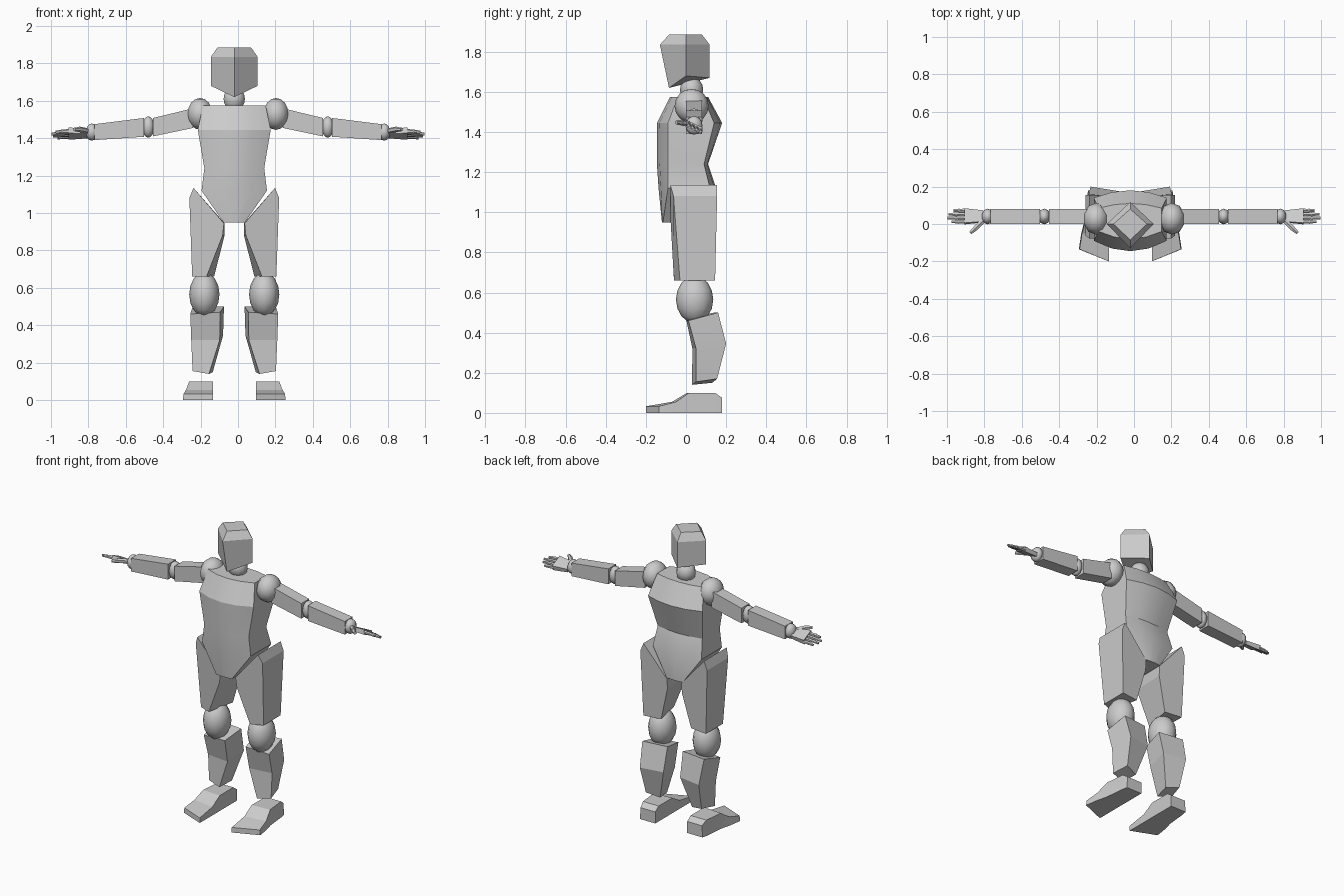
import bpy, bmesh
from math import radians
from mathutils import Vector, Matrix

if "Cube" in bpy.data.objects:
    bpy.data.objects.remove(bpy.data.objects["Cube"])

CX = -0.02  # body centre line; the arms are centred on x = 0


def finish(bm, name, angle):
    bmesh.ops.recalc_face_normals(bm, faces=bm.faces)
    me = bpy.data.meshes.new(name)
    bm.to_mesh(me)
    bm.free()
    ob = bpy.data.objects.new(name, me)
    bpy.context.collection.objects.link(ob)
    bpy.ops.object.select_all(action='DESELECT')
    ob.select_set(True)
    bpy.context.view_layer.objects.active = ob
    bpy.ops.object.shade_smooth_by_angle(angle=radians(angle))
    return ob


def loft(name, rings, angle=10):
    """Skin a list of equal-length point rings and cap both ends."""
    bm = bmesh.new()
    rows = [[bm.verts.new(p) for p in r] for r in rings]
    n = len(rows[0])
    for a, b in zip(rows, rows[1:]):
        for i in range(n):
            j = (i + 1) % n
            bm.faces.new((a[i], a[j], b[j], b[i]))
    bm.faces.new(rows[0])
    bm.faces.new(rows[-1])
    return finish(bm, name, angle)


def ball(name, loc, scale, seg=10, rings=8):
    bm = bmesh.new()
    m = Matrix.Translation(loc) @ Matrix.Diagonal((*scale, 1))
    bmesh.ops.create_uvsphere(bm, u_segments=seg, v_segments=rings, radius=1, matrix=m)
    return finish(bm, name, 50)


def rect(x, y0, y1, z0, z1):
    return [(x, y0, z0), (x, y1, z0), (x, y1, z1), (x, y0, z1)]


def rod(name, a, b, r0, r1, seg=6):
    a, b = Vector(a), Vector(b)
    bm = bmesh.new()
    rot = (b - a).to_track_quat('Z', 'Y').to_matrix().to_4x4()
    bmesh.ops.create_cone(bm, cap_ends=True, segments=seg, radius1=r0, radius2=r1,
                          depth=(b - a).length,
                          matrix=Matrix.Translation((a + b) / 2) @ rot)
    return finish(bm, name, 30)


# Torso: z, half width, front centre, front corner, back corner, back centre
def torso_ring(z, w, fc, fk, bk, bc):
    ts = [-1, -0.5, 0, 0.5, 1]
    front = [(CX + w * t, fc + (fk - fc) * t * t, z) for t in ts]
    back = [(CX + w * t, bc + (bk - bc) * t * t, z) for t in reversed(ts)]
    return front + back


loft("torso", [torso_ring(*r) for r in (
    (0.95, 0.057, -0.12, -0.115, 0.145, 0.15),
    (1.12, 0.175, -0.137, -0.09, 0.12, 0.15),
    (1.24, 0.16, -0.145, -0.09, 0.09, 0.11),
    (1.445, 0.195, -0.145, -0.09, 0.14, 0.18),
    (1.575, 0.168, -0.08, -0.04, 0.085, 0.11))], 22)

# Head: four-sided block with an edge facing forward, chin lower than the nape
loft("head", [
    [(CX, -0.085, 1.62), (CX + 0.125, 0, 1.68), (CX, 0.118, 1.67), (CX - 0.125, 0, 1.68)],
    [(CX, -0.13, 1.835), (CX + 0.125, 0, 1.835), (CX, 0.118, 1.835), (CX - 0.125, 0, 1.835)],
    [(CX, -0.085, 1.885), (CX + 0.09, 0, 1.885), (CX, 0.08, 1.885), (CX - 0.09, 0, 1.885)]])
ball("neck", (CX, 0.028, 1.61), (0.06, 0.058, 0.065))

for s, side in ((-1, "right"), (1, "left")):
    # Arm
    ball(side + "_shoulder", (s * 0.203, 0.028, 1.53), (0.07, 0.085, 0.085))
    loft(side + "_upper_arm", [rect(s * 0.24, 0, 0.08, 1.455, 1.56),
                               rect(s * 0.455, 0, 0.08, 1.41, 1.508)])
    ball(side + "_elbow", (s * 0.48, 0.04, 1.46), (0.034, 0.042, 0.057))
    loft(side + "_forearm", [rect(s * 0.503, 0, 0.08, 1.408, 1.508),
                             rect(s * 0.768, 0, 0.08, 1.39, 1.475)])
    ball(side + "_wrist", (s * 0.782, 0.04, 1.433), (0.033, 0.042, 0.046))

    # Hand: tilted palm (front edge higher), four fingers and a thumb
    def palm_ring(x, k):
        return [(s * x, 0.04 + k * dy, 1.422 + k * dz) for dy, dz in
                ((-0.042, 0.005), (0.036, -0.03), (0.044, 0.0), (-0.034, 0.036))]
    loft(side + "_palm", [palm_ring(0.805, 0.75), palm_ring(0.905, 1)])
    tips = (0.975, 0.997, 0.99, 0.965)
    for i, tip in enumerate(tips):
        y, z = 0.012 + i * 0.02, 1.438 - i * 0.010
        mid = 0.905 + (tip - 0.905) * 0.5
        rod(f"{side}_finger_base_{i}", (s * 0.9, y, z), (s * mid, y, z - 0.002), 0.0115, 0.0105)
        ball(f"{side}_finger_joint_{i}", (s * mid, y, z - 0.002), (0.011, 0.011, 0.011), 6, 4)
        rod(f"{side}_finger_tip_{i}", (s * mid, y, z - 0.002), (s * tip, y, z - 0.006), 0.0105, 0.008)
    rod(side + "_thumb_base", (s * 0.81, 0.015, 1.44), (s * 0.85, -0.025, 1.448), 0.015, 0.015)
    rod(side + "_thumb_tip", (s * 0.845, -0.022, 1.447), (s * 0.875, -0.048, 1.447), 0.014, 0.01)

    # Thigh: hip-shaped outline (u = distance from the centre line) lofted front to back
    def X(u):
        return CX + s * u
    loft(side + "_thigh", [
        [(X(0.218), -0.078, 1.135), (X(0.24), -0.062, 1.08), (X(0.225), -0.03, 0.66),
         (X(0.148), -0.06, 0.66), (X(0.062), -0.072, 0.88), (X(0.055), -0.076, 0.945)],
        [(X(0.218), 0.155, 1.135), (X(0.24), 0.155, 1.08), (X(0.225), 0.145, 0.66),
         (X(0.108), 0.13, 0.66), (X(0.052), 0.145, 0.88), (X(0.052), 0.15, 0.945)]])
    ball(side + "_knee", (X(0.16), 0.043, 0.565), (0.081, 0.093, 0.118), 12, 8)

    # Calf: outer front, inner front, inner back, outer back
    loft(side + "_calf", [
        [(X(0.223), 0.05, 0.155), (X(0.135), 0.03, 0.14), (X(0.115), 0.13, 0.15), (X(0.2), 0.155, 0.17)],
        [(X(0.23), 0.05, 0.32), (X(0.078), 0.032, 0.32), (X(0.06), 0.175, 0.345), (X(0.212), 0.2, 0.345)],
        [(X(0.235), 0.012, 0.46), (X(0.075), 0.0, 0.47), (X(0.055), 0.14, 0.5), (X(0.222), 0.16, 0.5)]])

    # Foot: wedge sections from heel to toe (outer bottom, inner bottom, inner top, outer top)
    def foot_ring(uo, ui, yo, yi, h):
        return [(X(uo), yo, 0), (X(ui), yi, 0), (X(ui), yi, h), (X(uo - 0.004), yo, h)]
    loft(side + "_foot", [
        foot_ring(0.225, 0.115, 0.18, 0.18, 0.075),
        foot_ring(0.232, 0.115, 0.145, 0.145, 0.1),
        foot_ring(0.245, 0.115, 0.015, 0.005, 0.1),
        foot_ring(0.262, 0.115, -0.05, -0.07, 0.055),
        foot_ring(0.275, 0.115, -0.135, -0.2, 0.033)])
